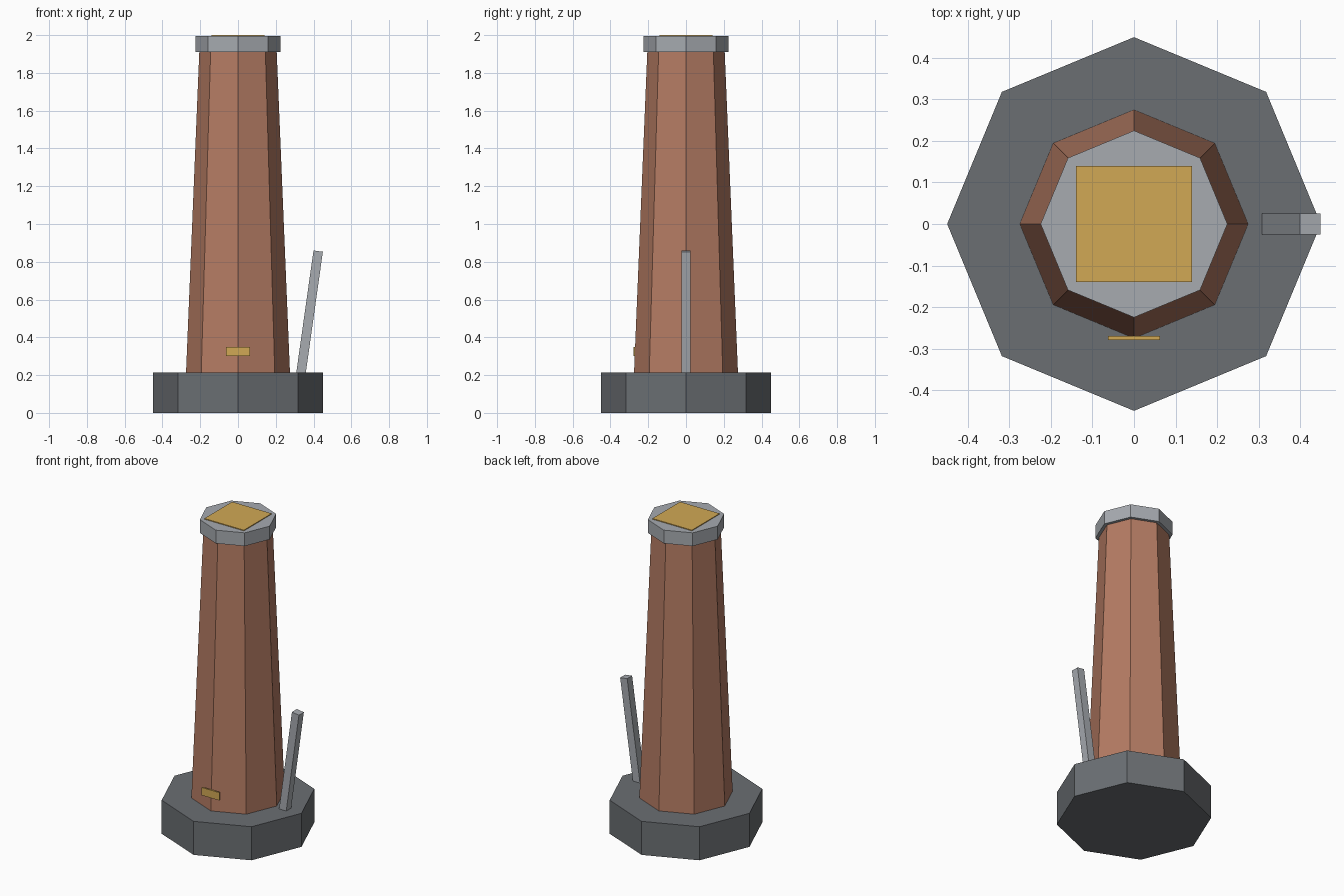
import bpy, math

if "Cube" in bpy.data.objects:
    bpy.data.objects.remove(bpy.data.objects["Cube"])


def material(name, rgb):
    m = bpy.data.materials.new(name)
    m.diffuse_color = (*rgb, 1.0)
    m.use_nodes = True
    m.node_tree.nodes["Principled BSDF"].inputs["Base Color"].default_value = m.diffuse_color
    return m


slate = material("dark grey", (0.145, 0.157, 0.170))
brick = material("terracotta", (0.46, 0.20, 0.125))
steel = material("light grey", (0.385, 0.405, 0.435))
brass = material("brass", (0.64, 0.395, 0.09))


def finish(name, mat):
    obj = bpy.context.object
    obj.name = name
    obj.data.materials.append(mat)
    return obj


def octagon(name, r_bottom, r_top, z0, z1, mat):
    """Eight-sided frustum with corners on the axes."""
    bpy.ops.mesh.primitive_cone_add(vertices=8, radius1=r_bottom, radius2=r_top,
                                    depth=z1 - z0, location=(0, 0, (z0 + z1) / 2))
    return finish(name, mat)


def box(name, size, centre, mat, tilt=0.0):
    bpy.ops.mesh.primitive_cube_add(size=1, location=centre, rotation=(0, tilt, 0))
    obj = finish(name, mat)
    obj.scale = size
    return obj


# Tapered tower: foot, shaft and cap
octagon("base", 0.45, 0.45, 0.0, 0.215, slate)
octagon("shaft", 0.275, 0.205, 0.215, 1.91, brick)
octagon("cap", 0.225, 0.225, 1.91, 1.995, steel)

# Square plate on top and small plaque on the front edge
box("top_plate", (0.28, 0.28, 0.006), (0, 0, 1.997), brass)
box("front_plaque", (0.126, 0.009, 0.05), (0, -0.2745, 0.325), brass)

# Lever leaning outward, its foot set into the base
tilt, length = 0.14, 0.67
top = (0.4245, 0.8565)
box("lever", (0.05, 0.05, length),
    (top[0] - math.sin(tilt) * length / 2, 0, top[1] - math.cos(tilt) * length / 2),
    steel, tilt)
